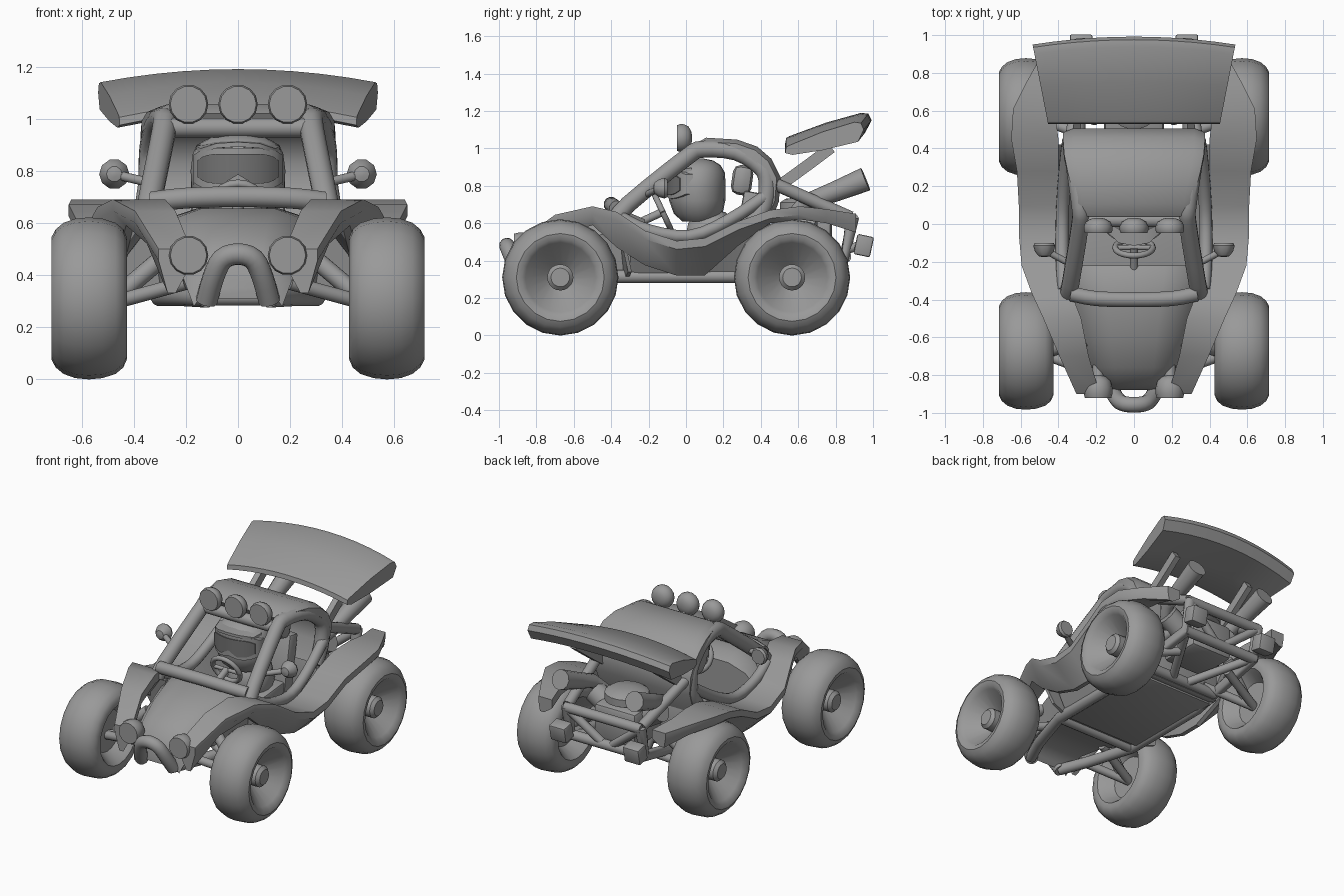
import bpy, bmesh
from math import cos, sin, pi, radians, sqrt
from mathutils import Vector, Matrix

default_cube = bpy.data.objects.get("Cube")
if default_cube:
    bpy.data.objects.remove(default_cube, do_unlink=True)


def flat_colour(name, value):
    material = bpy.data.materials.new(name)
    material.use_nodes = True
    colour = (value, value, value, 1)
    material.diffuse_color = colour
    material.node_tree.nodes["Principled BSDF"].inputs["Base Color"].default_value = colour
    return material


paint = flat_colour("plain_grey", .32)
glass = flat_colour("dark_grey_glass", .17)
parts = []


def finish(name, bm, mirror=False):
    bmesh.ops.recalc_face_normals(bm, faces=bm.faces)
    mesh = bpy.data.meshes.new(name)
    bm.to_mesh(mesh)
    bm.free()
    mesh.materials.append(paint)
    part = bpy.data.objects.new(name, mesh)
    bpy.context.collection.objects.link(part)
    if mirror:
        modifier = part.modifiers.new("Mirror", 'MIRROR')
        modifier.use_mirror_merge = False
    parts.append(part)
    return part


def loft(name, rings, mirror=False):
    """Skin a list of equal rings and cap both ends."""
    bm = bmesh.new()
    loops = [[bm.verts.new(point) for point in ring] for ring in rings]
    count = len(loops[0])
    for first, second in zip(loops, loops[1:]):
        for i in range(count):
            j = (i + 1) % count
            bm.faces.new((first[i], first[j], second[j], second[i]))
    bm.faces.new(loops[0])
    bm.faces.new(loops[-1])
    return finish(name, bm, mirror)


def curved(points, steps=3):
    """Smooth path through the points."""
    points = [Vector(p) for p in points]
    ends = [points[0]] + points + [points[-1]]
    path = []
    for a, b, c, d in zip(ends, ends[1:], ends[2:], ends[3:]):
        for t in [k / steps for k in range(steps)]:
            path.append(b + .5 * t * (c - a + t * (2 * a - 5 * b + 4 * c - d
                                                   + t * (3 * b - 3 * c + d - a))))
    return path + [points[-1]]


def tube(name, path, radius, mirror=False, sides=12, end_radius=None):
    path = [Vector(point) for point in path]
    last = len(path) - 1
    rings, side, previous = [], None, None
    for i, point in enumerate(path):
        direction = (path[min(i + 1, last)] - path[max(i - 1, 0)]).normalized()
        if side is None:
            side = direction.orthogonal().normalized()
        else:
            side = previous.rotation_difference(direction) @ side
        other = direction.cross(side)
        r = radius if end_radius is None else radius + (end_radius - radius) * i / last
        angles = [2 * pi * k / sides for k in range(sides)]
        rings.append([point + r * (side * cos(a) + other * sin(a)) for a in angles])
        previous = direction
    return loft(name, rings, mirror)


def lathe(name, profile, centre, axis, mirror=False, sides=18):
    """Turn (radius, height) pairs around an axis."""
    turn = Vector(axis).to_track_quat('Z', 'Y')
    angles = [2 * pi * k / sides for k in range(sides)]
    rings = [[Vector(centre) + turn @ Vector((r * cos(a), r * sin(a), h)) for a in angles]
             for r, h in profile]
    return loft(name, rings, mirror)


def box(name, centre, size, tilt=0, mirror=False, bevel=.015):
    bm = bmesh.new()
    place = Matrix.Translation(centre) @ Matrix.Rotation(radians(tilt), 4, 'X')
    bmesh.ops.create_cube(bm, size=1, matrix=place @ Matrix.Diagonal((*size, 1)))
    bmesh.ops.bevel(bm, geom=bm.edges[:], offset=bevel, segments=2, affect='EDGES', profile=.5)
    return finish(name, bm, mirror)


# Wheels: balloon tyre, dished rim and hub in one turned shape
wheel_profile = [(.05, .67), (.07, .65), (.07, .58), (.187, .69), (.205, .71),
                 (.235, .716), (.265, .7), (.29, .67), (.306, .625), (.311, .572),
                 (.306, .52), (.29, .47), (.265, .44), (.235, .427), (.205, .43),
                 (.187, .45), (.14, .52), (.04, .52)]
for end, y in (("front", -.672), ("rear", .567)):
    lathe(end + "_wheel", wheel_profile, (0, y, .31), (1, 0, 0), True, 20)
    for offset in (-.12, .12):
        tube(end + "_suspension_arm", [(.2, y + offset, .37), (.53, y, .28)], .028, True)
    tube(end + "_shock", [(.25, y + .06, .5), (.45, y, .33)], .035, True)

# Flowing fenders: station y, inner x, outer x, top z, skirt x, skirt z
fender_stations = [
    (-.9, .18, .305, .5, .27, .33), (-.7, .24, .395, .645, .35, .52),
    (-.5, .28, .48, .69, .43, .59), (-.37, .33, .54, .66, .46, .47),
    (-.22, .4, .595, .56, .46, .375), (-.05, .4, .61, .505, .46, .32),
    (.1, .4, .61, .52, .46, .32), (.28, .4, .62, .61, .52, .48),
    (.45, .4, .65, .67, .62, .6), (.61, .42, .64, .69, .62, .62),
    (.75, .42, .57, .675, .55, .6), (.91, .38, .48, .65, .47, .55)]
loft("fender", [[(xi, y, z), (xo, y, z), (xo, y, z - .045), (xs, y, zs),
                 (xs - .03, y, zs), (xi, y, z - .06)]
                for y, xi, xo, z, xs, zs in fender_stations], True)
loft("wheel_well_panel", [[(.29, y, .6), (.52, y, .61), (.42, y + .06, .34), (.29, y + .04, .3)]
                          for y in (-.37, -.35)], True)

# Hood and nose: station y, half width, top z, bottom z
hood_rings = []
for y, w, top, low in [(-.22, .37, .63, .3), (-.3, .35, .665, .3), (-.42, .31, .665, .33),
                       (-.6, .27, .63, .38), (-.76, .23, .56, .38), (-.85, .2, .48, .33),
                       (-.88, .17, .4, .31)]:
    half = [(w * .85, low), (w, top - .12), (w * .8, top - .05), (w * .45, top - .01)]
    hood_rings.append([(x, y, z) for x, z in half] + [(-x, y, z) for x, z in reversed(half)])
loft("hood", hood_rings)

# Cockpit tub
box("floor_pan", (0, .04, .315), (.62, .72, .05))
loft("tub_side", [[(.3, y, .29), (.43, y, z), (.4, y, z), (.28, y, .31)]
                  for y, z in [(-.3, .54), (-.05, .48), (.1, .49), (.28, .56), (.42, .6)]], True)
box("seat_base", (0, .12, .4), (.34, .32, .12), 5)
box("seat_back", (0, .32, .57), (.36, .09, .4), -10)
box("headrest", (0, .3, .83), (.34, .11, .16), -8, bevel=.04)
box("rear_bulkhead", (0, .42, .47), (.64, .05, .34))

# Roof shell curving down behind the seat: y, z, half width
roof = [(.05, 1.0, .29), (.11, 1.035, .31), (.27, 1.025, .35), (.37, .99, .37), (.44, .93, .375),
        (.485, .84, .375), (.475, .72, .36), (.42, .58, .35)]
roof_rings = []
for i, (y, z, w) in enumerate(roof):
    before, after = roof[max(i - 1, 0)], roof[min(i + 1, len(roof) - 1)]
    out = Vector((0, before[1] - after[1], after[0] - before[0])).normalized()
    section = [(-w, -.05), (-w, 0), (-w * .85, .022), (w * .85, .022), (w, 0), (w, -.05)]
    roof_rings.append([Vector((x, y, z)) + out * d for x, d in section])
loft("roof_shell", roof_rings)

# Roll cage
tube("cage_hoop", curved([(.35, -.38, .61), (.335, -.31, .7), (.285, 0, .95), (.285, .09, .995),
                          (.31, .27, .98), (.33, .4, .9), (.335, .435, .82), (.335, .42, .7),
                          (.335, .36, .6)]), .047, True)
tube("side_bar", curved([(.37, -.35, .63), (.38, -.2, .56), (.38, .02, .53), (.37, .22, .61),
                         (.35, .42, .74)]), .035, True)
tube("windshield_bar", curved([(-.33, -.37, .68), (-.2, -.395, .695), (0, -.4, .7),
                               (.2, -.395, .695), (.33, -.37, .68)]), .041)
tube("roof_bar", [(-.28, .02, .965), (.28, .02, .965)], .038)
tube("rear_stay", [(.33, .45, .82), (.28, .88, .63)], .035, True)

# Chassis rails and rear frame
tube("chassis_rail", [(.12, -.88, .31), (.2, -.7, .315), (.3, -.38, .315), (.3, .27, .315),
                      (.28, .85, .42), (.28, .89, .63)], .036, True)
for name, y, z in (("rear_lower_bar", .85, .42), ("rear_upper_bar", .89, .62),
                   ("rear_floor_bar", .45, .34), ("front_floor_bar", -.38, .315)):
    tube(name, [(-.29, y, z), (.29, y, z)], .034)
tube("rear_brace", [(.27, .89, .61), (.04, .85, .43)], .028, True)
tube("under_brace", [(.27, .84, .42), (.06, .46, .34)], .028, True)
tube("front_bumper", curved([(-.12, -.87, .3), (-.095, -.92, .39), (-.06, -.95, .46),
                             (0, -.957, .48), (.06, -.95, .46), (.095, -.92, .39),
                             (.12, -.87, .3)]), .042)

# Lamps with flat lenses and domed backs
lamp_profile = [(.07, .04), (.076, .025), (.076, .005), (.065, -.02), (.04, -.035), (.015, -.04)]
for x in (-.19, 0, .19):
    lathe("roof_lamp", lamp_profile, (x, -.008, 1.055), (0, -1, 0), sides=14)
    tube("roof_lamp_stem", [(x, .02, .96), (x, .005, 1.03)], .02)
lathe("nose_lamp", [(r, h * 1.5) for r, h in lamp_profile], (.19, -.86, .475), (0, -1, 0),
      True, 14)
tube("nose_lamp_stem", [(.19, -.75, .46), (.19, -.83, .475)], .03, True)
box("tail_lamp", (.28, .95, .48), (.12, .09, .11), -12, True, .01)
tube("tail_lamp_stem", [(.28, .86, .46), (.28, .93, .48)], .025, True)

# Mirrors on short stalks
lathe("mirror", [(.05, .035), (.058, .02), (.05, -.01), (.03, -.035), (.01, -.04)],
      (.475, -.135, .787), (0, 1, 0), True, 10)
tube("mirror_stalk", [(.32, -.22, .75), (.47, -.14, .785)], .018, True)

# Rear wing: lofted aerofoil, bowed up in the middle
wing_section = [(0, .005), (.005, .035), (.02, .045), (.2, .118), (.37, .17), (.405, .165),
                (.42, .13), (.39, .065), (.2, .02), (.04, -.005)]
wing_rings = []
for step in range(-5, 6):
    t = step / 5
    bow = 1 - t * t
    wing_rings.append([(t * (.455 + .08 * d / .41), .53 + d * (1 + .1 * bow),
                        .97 + h + .05 * bow) for d, h in wing_section])
loft("rear_wing", wing_rings)
loft("wing_strut", [[(.28, y, z), (.32, y, z), (.32, y + .035, z - .05), (.28, y + .035, z - .05)]
                    for y, z in [(.43, .79), (.53, .86), (.64, .94), (.76, 1.03)]], True)

# Engine with air cleaner and flared exhausts
box("engine_block", (0, .63, .52), (.32, .3, .24), bevel=.03)
lathe("air_cleaner", [(.1, 0), (.14, .02), (.14, .07), (.11, .09), (.03, .1)],
      (0, .64, .64), (0, 0, 1))
tube("cylinder_head", [(.1, .63, .55), (.25, .63, .64)], .075, True)
tube("exhaust", [(.2, .55, .62), (.26, .64, .71), (.27, .8, .77), (.28, .96, .835)], .035,
     True, end_radius=.065)

# Steering wheel and column
hub, tilt_up = Vector((0, -.125, .66)), Vector((0, -.42, .9)).normalized()
across = Vector((1, 0, 0))
turns = [2 * pi * k / 20 for k in range(21)]
tube("steering_wheel", [hub + .1 * (across * cos(a) + tilt_up * sin(a)) for a in turns], .016)
tube("steering_column", [(0, -.3, .58), hub], .022)
tube("steering_spoke", [hub - across * .1, hub, hub + across * .1], .013)


def wrapped_plate(name, half_width, low, high, lift, notch):
    """Plate that follows the front of the helmet, notched for the nose."""
    rings = []
    for step in range(-8, 9):
        x = half_width * step / 8
        y = .06 - .152 * sqrt(1 - (x / .184) ** 2) - lift
        pinch = .025 * (step / 8) ** 6
        bottom = low + pinch + notch * max(0, 1 - abs(step) / 3)
        rings.append([(x, y, bottom), (x, y, high - pinch),
                      (x, y + .04, high - pinch), (x, y + .04, bottom)])
    return loft(name, rings)


# Driver with helmet, peak and goggles
lathe("driver_body", [(.12, 0), (.15, .08), (.13, .18), (.07, .24)], (0, .14, .42), (0, 0, 1))
loft("helmet", [[(rx * cos(a), y + ry * sin(a), z) for a in turns[:-1]]
                for z, rx, ry, y in [(.61, .1, .09, .07), (.65, .15, .13, .065),
                                     (.72, .177, .15, .06), (.8, .182, .152, .06),
                                     (.87, .173, .146, .062), (.91, .14, .12, .065),
                                     (.935, .09, .075, .07), (.945, .03, .025, .07)]])
wrapped_plate("goggle_frame", .172, .73, .885, .008, .015)
wrapped_plate("goggle_lens", .155, .75, .865, .014, .035).data.materials[0] = glass
loft("helmet_peak", [[(x, .03, z - .02), (x, .03, z + .01), (x * .9, y, z), (x * .9, y, z - .018)]
                     for x, y, z in [(-.16, -.04, .885), (-.09, -.1, .905), (0, -.115, .91),
                                     (.09, -.1, .905), (.16, -.04, .885)]])

# Smooth shading with crisp edges
bpy.ops.object.select_all(action='DESELECT')
for part in parts:
    part.select_set(True)
bpy.context.view_layer.objects.active = parts[0]
bpy.ops.object.shade_smooth_by_angle(angle=radians(38))
